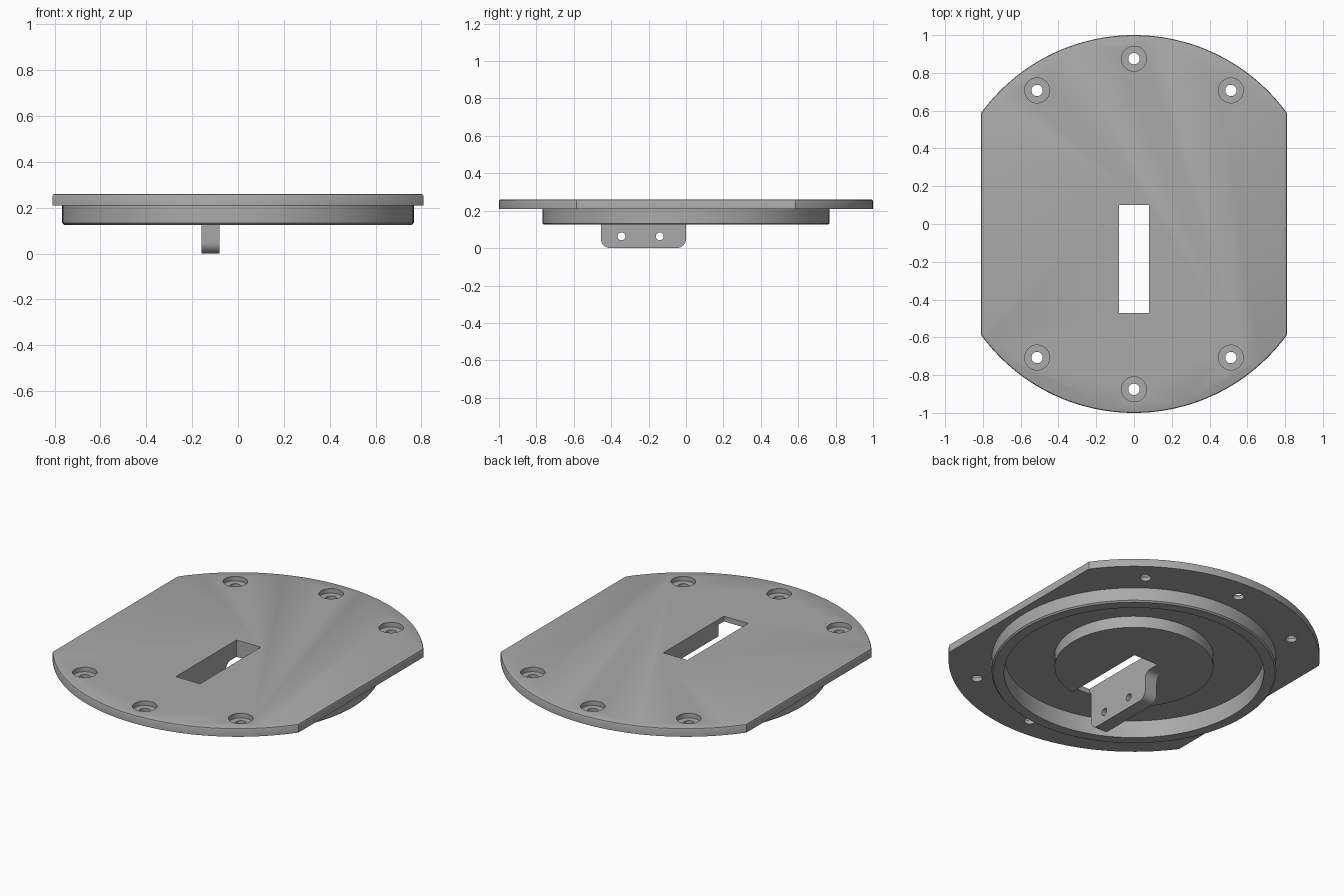
import bpy, bmesh, math
from mathutils import Matrix, Vector

old = bpy.data.objects.get("Cube")
if old:
    bpy.data.objects.remove(old, do_unlink=True)

grey = bpy.data.materials.new("mid grey")
grey.use_nodes = True
COLOUR = (0.4, 0.4, 0.4, 1)
grey.diffuse_color = COLOUR
grey.node_tree.nodes["Principled BSDF"].inputs["Base Color"].default_value = COLOUR

# Key heights and sizes
TOP, UNDER, FLOOR, BOSS, RING = 0.26, 0.21, 0.229, 0.16, 0.125
FLAT = 0.81


def make(name, bm):
    bmesh.ops.recalc_face_normals(bm, faces=bm.faces)
    mesh = bpy.data.meshes.new(name)
    bm.to_mesh(mesh)
    bm.free()
    mesh.materials.append(grey)
    ob = bpy.data.objects.new(name, mesh)
    bpy.context.collection.objects.link(ob)
    return ob


def extrude(name, points, vector):
    bm = bmesh.new()
    face = bm.faces.new([bm.verts.new(p) for p in points])
    new = bmesh.ops.extrude_face_region(bm, geom=[face])["geom"]
    bmesh.ops.translate(bm, vec=vector, verts=[v for v in new if isinstance(v, bmesh.types.BMVert)])
    return make(name, bm)


def cylinder(name, r, z0, z1, x=0, y=0, n=48):
    pts = [(x + r * math.cos(math.tau * i / n), y + r * math.sin(math.tau * i / n), z0) for i in range(n)]
    return extrude(name, pts, Vector((0, 0, z1 - z0)))


def box(name, low, high):
    pts = [(low[0], low[1], low[2]), (high[0], low[1], low[2]),
           (high[0], high[1], low[2]), (low[0], high[1], low[2])]
    return extrude(name, pts, Vector((0, 0, high[2] - low[2])))


def arc(cy, cz, r, start, end, n=8):
    angles = [math.radians(start + (end - start) * i / n) for i in range(n + 1)]
    return [(cy + r * math.cos(a), cz + r * math.sin(a)) for a in angles]


def apply(ob, mod):
    bpy.context.view_layer.objects.active = ob
    bpy.ops.object.modifier_apply(modifier=mod.name)


def cut(ob, cutters):
    for c in cutters:
        mod = ob.modifiers.new("cut", "BOOLEAN")
        mod.operation, mod.solver, mod.object = "DIFFERENCE", "EXACT", c
        apply(ob, mod)
        bpy.data.objects.remove(c, do_unlink=True)


def smooth(ob):
    bpy.ops.object.select_all(action="DESELECT")
    ob.select_set(True)
    bpy.context.view_layer.objects.active = ob
    bpy.ops.object.shade_smooth_by_angle(angle=math.radians(30))


def slot():
    return box("slot_cutter", (-0.08, -0.47, 0.05), (0.08, 0.10, 0.4))


# Cover plate: a disc with two flat sides and an eased top edge
half = math.degrees(math.acos(FLAT))
outline = arc(0, 0, 1, half, 180 - half, 64) + arc(0, 0, 1, 180 + half, 360 - half, 64)
plate = extrude("cover_plate", [(x, y, UNDER) for x, y in outline], Vector((0, 0, TOP - UNDER)))
bm = bmesh.new()
bm.from_mesh(plate.data)
rim = [e for e in bm.edges if all(v.co.z > TOP - 0.001 for v in e.verts)]
bmesh.ops.bevel(bm, geom=rim, offset=0.01, segments=2, profile=0.5, affect="EDGES")
bm.to_mesh(plate.data)
bm.free()

# Recess below, slot and six counterbored screw holes
cutters = [cylinder("recess_cutter", 0.70, 0.1, FLOOR, n=128), slot()]
for side in (-1, 1):
    for x, y in ((-0.513, 0.707), (0, 0.875), (0.513, 0.707)):
        cutters.append(cylinder("bore_cutter", 0.066, TOP - 0.027, 0.4, x, side * y))
        cutters.append(cylinder("hole_cutter", 0.03, 0.1, 0.4, x, side * y, 32))
cut(plate, cutters)
smooth(plate)

# Locating ring under the plate, turned from a section
bm = bmesh.new()
section = [(0.70, FLOOR), (0.70, RING), (0.759, RING), (0.767, RING + 0.008), (0.767, UNDER)]
verts = [bm.verts.new((r, 0, z)) for r, z in section]
edges = [bm.edges.new(pair) for pair in zip(verts, verts[1:])]
bmesh.ops.spin(bm, geom=verts + edges, cent=(0, 0, 0), axis=(0, 0, 1),
               angle=math.tau, steps=128, use_merge=True)
bmesh.ops.remove_doubles(bm, verts=bm.verts, dist=0.0001)
ring = make("locating_ring", bm)
smooth(ring)

# Central boss, cut by the slot
boss = cylinder("centre_boss", 0.428, BOSS, FLOOR + 0.002, n=96)
cut(boss, [slot()])
smooth(boss)

# Hanging tab with rounded lower corners and a fillet into the boss
R, F = 0.05, 0.042
profile = [(-0.455, FLOOR + 0.002)] + arc(-0.455 + R, R, R, 180, 270) + arc(-R, R, R, 270, 360)
profile += arc(F, BOSS - F, F, 180, 90) + [(F, FLOOR + 0.002)]
tab = extrude("mounting_tab", [(-0.16, y, z) for y, z in profile], Vector((0.08, 0, 0)))

# Two cross holes through the tab
pins = []
for y in (-0.345, -0.14):
    pin = cylinder("pin_cutter", 0.021, -0.3, 0.3, n=32)
    pin.data.transform(Matrix.Translation((-0.12, y, 0.063)) @ Matrix.Rotation(math.pi / 2, 4, "Y"))
    pins.append(pin)
cut(tab, pins)
smooth(tab)
